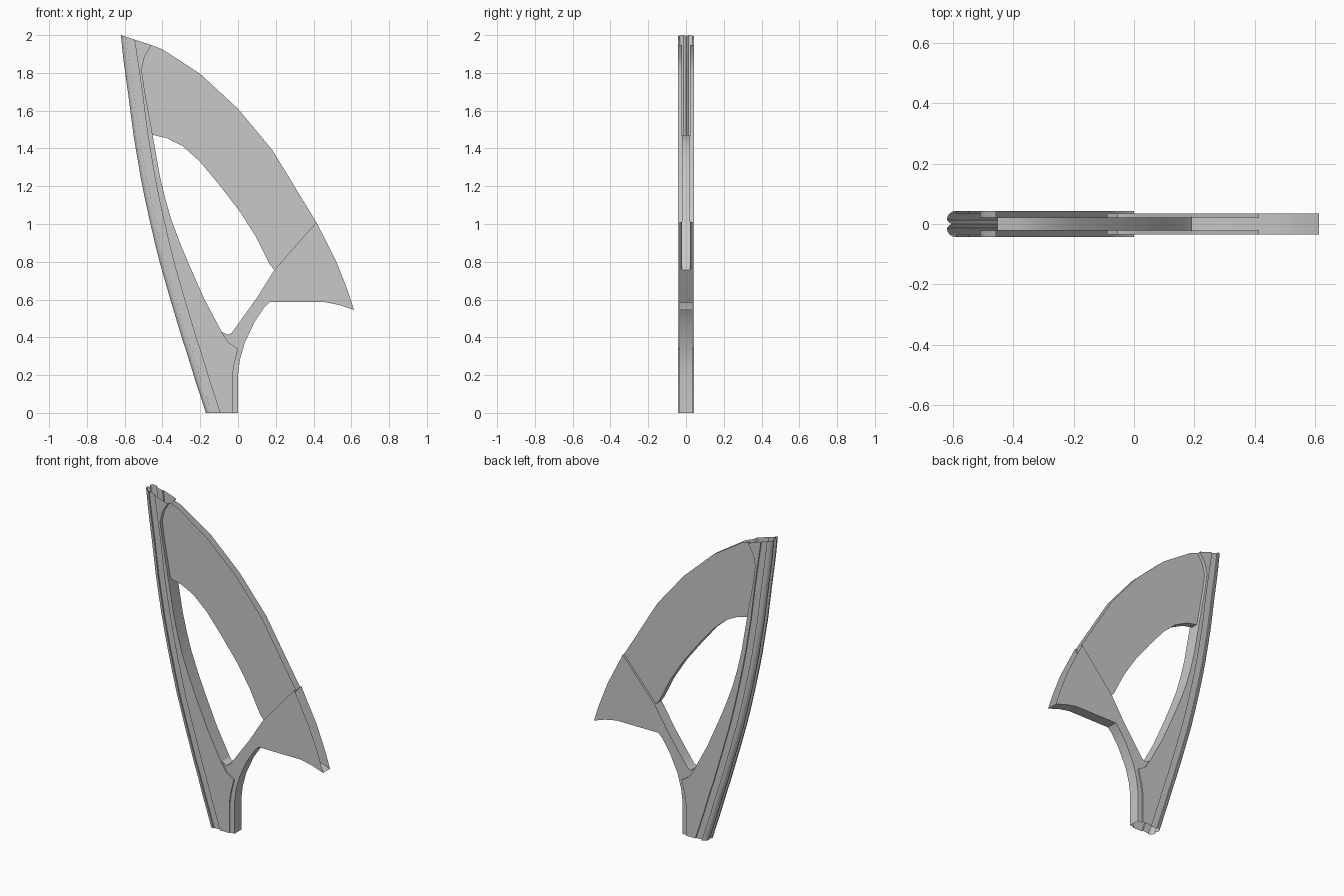
import bpy, bmesh, math

cube = bpy.data.objects.get("Cube")
if cube:
    bpy.data.objects.remove(cube, do_unlink=True)

grey = bpy.data.materials.new("plain_grey")
grey.use_nodes = True
COLOUR = (0.58, 0.58, 0.58, 1)
grey.diffuse_color = COLOUR
grey.node_tree.nodes["Principled BSDF"].inputs["Base Color"].default_value = COLOUR

PANEL, BRACKET, SPAR = .021, .034, .043  # half thicknesses


def finish(name, bm):
    bmesh.ops.recalc_face_normals(bm, faces=bm.faces)
    mesh = bpy.data.meshes.new(name)
    bm.to_mesh(mesh)
    bm.free()
    obj = bpy.data.objects.new(name, mesh)
    obj.data.materials.append(grey)
    bpy.context.collection.objects.link(obj)
    bpy.ops.object.select_all(action='DESELECT')
    obj.select_set(True)
    bpy.context.view_layer.objects.active = obj
    bpy.ops.object.shade_smooth_by_angle(angle=math.radians(30))


def plate(name, walled, open_side, half, ledge=None):
    """Hollow plate in x-z: edge walls along one path, open along the other.
    A ledge closes the first open edge down to the given half thickness."""
    outline = walled + open_side
    bm = bmesh.new()
    front, back = [[bm.verts.new((x, y, z)) for x, z in outline] for y in (-half, half)]
    bm.faces.new(front)
    bm.faces.new(back)
    for i in range(len(walled) - 1):
        bm.faces.new((front[i], front[i + 1], back[i + 1], back[i]))
    if ledge:
        ends = [walled[0], open_side[-1]]
        for ring, y in ((front, -ledge), (back, ledge)):
            inner = [bm.verts.new((x, y, z)) for x, z in ends]
            bm.faces.new((ring[0], ring[-1], inner[1], inner[0]))
    finish(name, bm)


# Spar: leading edge point and trailing edge point at each station
panel_stations = [
    ((-.62, 2.0), (-.458, 1.947)), ((-.61, 1.9), (-.495, 1.885)),
    ((-.6, 1.82), (-.51, 1.82)), ((-.583, 1.7), (-.495, 1.71)),
    ((-.553, 1.47), (-.452, 1.472))]
opening_stations = [
    ((-.516, 1.25), (-.413, 1.25)), ((-.492, 1.13), (-.384, 1.13)),
    ((-.468, 1.02), (-.352, 1.02)), ((-.44, .9), (-.307, .9)),
    ((-.41, .78), (-.257, .78)), ((-.358, .6), (-.177, .6))]
bracket_stations = [
    ((-.307, .43), (-.087, .43)), ((-.292, .38), (-.053, .375)),
    ((-.278, .34), (0, .34)), ((-.25, .25), (-.022, .25)),
    ((-.232, .19), (-.03, .19)), ((-.17, 0), (-.03, 0))]

# Half section: split rounded nose, shallow side groove, flat flank
half_section = [(.016, 0), (.006, .006), (0, .014), (.002, .025), (.008, .034),
                (.018, .041), (.031, SPAR), (.031, .035), (.075, .035), (.075, SPAR)]


def spar_ring(bm, lead, trail, ledge):
    dx, dz = trail[0] - lead[0], trail[1] - lead[1]
    length = math.hypot(dx, dz)
    side = half_section + [(length, SPAR), (length, ledge)]
    loop = side + [(d, -y) for d, y in reversed(side[1:])]
    return [bm.verts.new((lead[0] + dx * d / length, y, lead[1] + dz * d / length))
            for d, y in loop]


bm = bmesh.new()
rings = [spar_ring(bm, a, b, PANEL) for a, b in panel_stations]
rings += [spar_ring(bm, a, b, BRACKET) for a, b in opening_stations + bracket_stations]
middle = len(half_section) + 1          # centre strip of the trailing face
first_wall = len(panel_stations) - 1
last_wall = first_wall + len(opening_stations)
for s, (upper, lower) in enumerate(zip(rings, rings[1:])):
    for i in range(len(upper)):
        if i == middle and not first_wall <= s <= last_wall:
            continue                    # hollow joint to the panel or bracket
        j = (i + 1) % len(upper)
        bm.faces.new((upper[i], upper[j], lower[j], lower[i]))
finish("leading_spar", bm)

# Curved panel: wall on the inner curve, open on the outer arc and joints
plate("curved_panel", [
    (.193, .757), (.167, .788), (.093, .936), (.008, 1.069), (-.103, 1.212),
    (-.204, 1.333), (-.294, 1.413), (-.378, 1.455), (-.452, 1.472)],
    [(-.495, 1.71), (-.51, 1.82), (-.495, 1.885), (-.458, 1.947), (-.4, 1.925),
     (-.2, 1.795), (0, 1.61), (.183, 1.39), (.33, 1.148), (.415, 1.01)], PANEL)

# Lower bracket, upper half: strut and swept tail, open on the outer arc
strut = [(.193, .757), (.103, .614), (.008, .481), (-.033, .424), (-.055, .413),
         (-.087, .43)]
stem = [(0, 0), (0, .2), (.01, .28), (.035, .37), (.087, .48), (.14, .56),
        (.167, .587), (.458, .587), (.537, .571), (.614, .545)]
seam = [trail for lead, trail in bracket_stations[1:]]
tail_arc = [(.58, .65), (.521, .8), (.415, 1.01)]
plate("tail_bracket", strut, seam + stem + tail_arc, BRACKET, ledge=PANEL)

# Edge wall along the stem and the underside of the tail
bm = bmesh.new()
rows = [[bm.verts.new((x, y, z)) for y in (-BRACKET, BRACKET)] for x, z in stem]
for a, b in zip(rows, rows[1:]):
    bm.faces.new((a[0], b[0], b[1], a[1]))
finish("stem_edge", bm)
